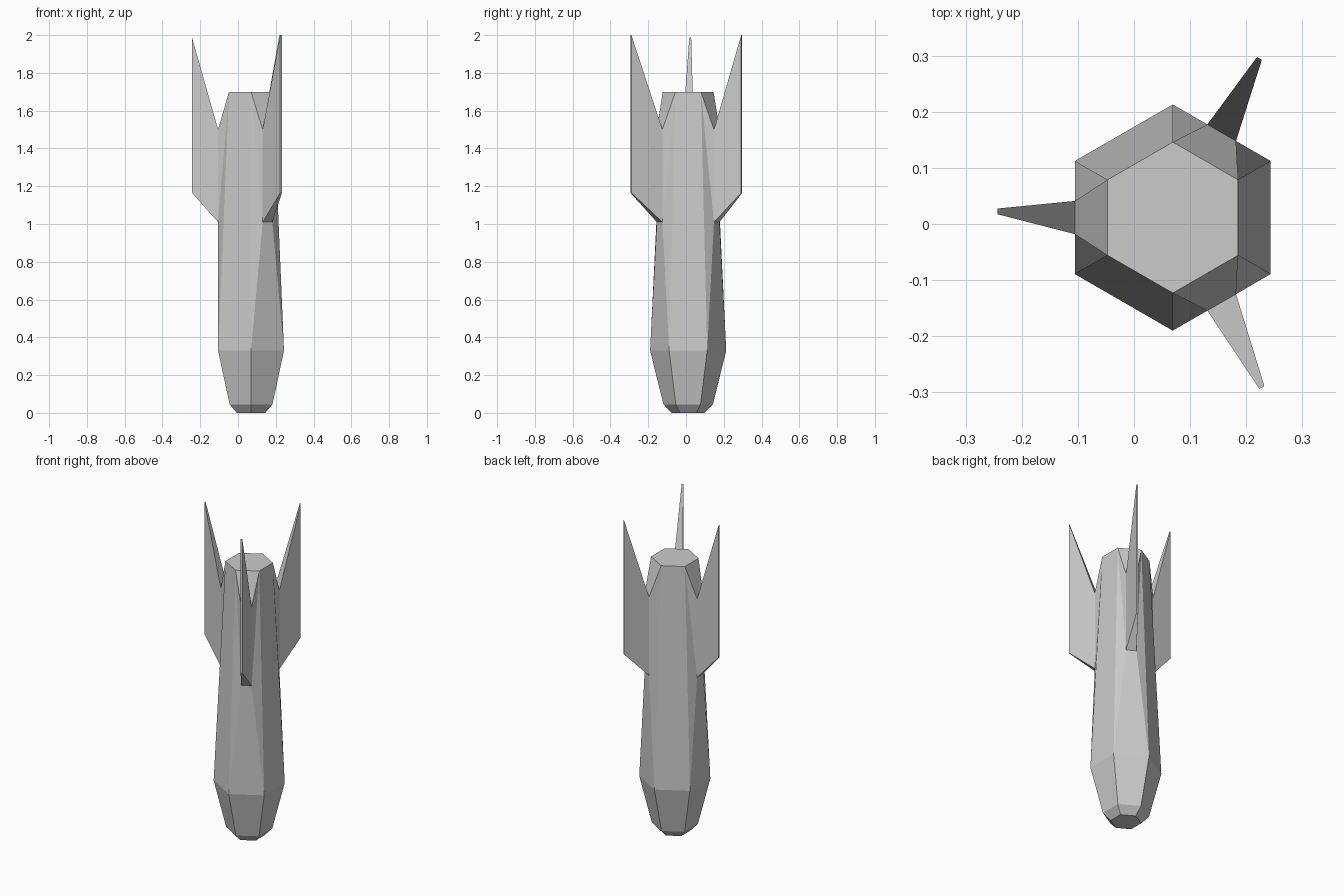
import bpy, bmesh
from math import sin, cos, radians
from mathutils import Vector

if "Cube" in bpy.data.objects:
    bpy.data.objects.remove(bpy.data.objects["Cube"])

CENTRE = Vector((0.069, 0.0115, 0))
# height and corner radius of the six-sided body
RINGS = [(0.0, 0.087), (0.045, 0.131), (0.33, 0.2015), (1.7, 0.1345)]
# side angle, outer edge x, y, tip height
FINS = [(-60, 0.228, -0.2915, 2.0), (60, 0.2235, 0.295, 2.0), (180, -0.2435, 0.0225, 1.988)]
ROOT_LOW, ROOT_HIGH, ROOT_DIST, ROOT_HALF = 1.01, 1.5, 0.1745, 0.0295
FIN_LOW, FIN_HALF = 1.165, 0.005


def direction(deg):
    return Vector((cos(radians(deg)), sin(radians(deg)), 0))


bm = bmesh.new()


def pair(mid, across, half, z):
    """Two points either side of a fin's middle plane."""
    return [bm.verts.new(Vector((mid.x, mid.y, z)) + across * half * s) for s in (-1, 1)]


# Six-sided tapering body
rings = [[bm.verts.new(CENTRE + direction(-90 + 60 * i) * r + Vector((0, 0, z)))
          for i in range(6)] for z, r in RINGS]
for band, (lo, hi) in enumerate(zip(rings, rings[1:])):
    for i in range(6):
        if band == 2 and i % 2 == 0:
            continue            # the fin sides are filled below
        j = (i + 1) % 6
        bm.faces.new((lo[i], lo[j], hi[j], hi[i]))
bm.faces.new(rings[0][::-1])
bm.faces.new(rings[-1])

# Ridges that narrow into the fin roots, then the thin swept fins
for k, (deg, x, y, top) in enumerate(FINS):
    across = direction(deg + 90)
    c0 = rings[2][2 * k:2 * k + 2]
    c1 = rings[3][2 * k:2 * k + 2]
    root = CENTRE + direction(deg) * ROOT_DIST
    low = pair(root, across, ROOT_HALF, ROOT_LOW)
    high = pair(root, across, ROOT_HALF, ROOT_HIGH)
    tip = Vector((x, y, 0))
    out_low = pair(tip, across, FIN_HALF, FIN_LOW)
    out_high = pair(tip, across, FIN_HALF, top)
    # Ridge and fin front, outer edge and back
    strip = [c0, low, out_low, out_high, high, c1]
    for a, b in zip(strip, strip[1:]):
        bm.faces.new((a[0], a[1], b[1], b[0]))
    # Ridge flanks and fin cheeks
    for s in (0, 1):
        bm.faces.new((c0[s], low[s], c1[s]))
        bm.faces.new((low[s], high[s], c1[s]))
        bm.faces.new((low[s], out_low[s], out_high[s], high[s]))

# Split the creased shape into separate flanks only where sides meet at the fin roots
bmesh.ops.recalc_face_normals(bm, faces=[f for f in bm.faces])
mesh = bpy.data.meshes.new("finned_body")
bm.to_mesh(mesh)
bm.free()
bpy.context.collection.objects.link(bpy.data.objects.new("finned_body", mesh))
